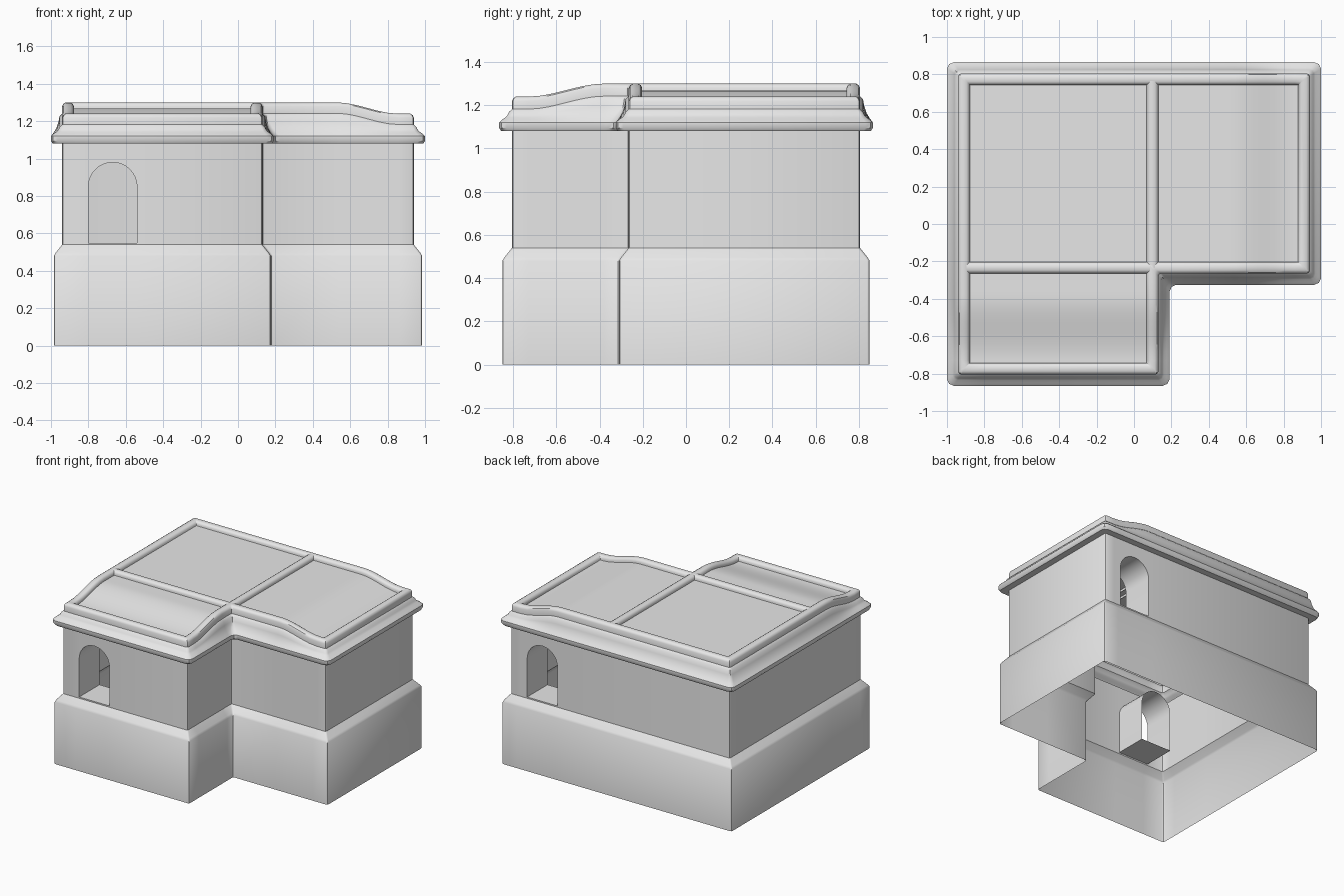
import bpy, bmesh, math

if "Cube" in bpy.data.objects:
    bpy.data.objects.remove(bpy.data.objects["Cube"])

stone = bpy.data.materials.new("pale_grey_stone")
stone.diffuse_color = (0.8, 0.8, 0.8, 1)
stone.use_nodes = True
stone.node_tree.nodes["Principled BSDF"].inputs["Base Color"].default_value = stone.diffuse_color


def finish(name, bm, weld=True):
    if weld:
        bmesh.ops.remove_doubles(bm, verts=bm.verts[:], dist=0.0005)
    me = bpy.data.meshes.new(name)
    bm.to_mesh(me)
    bm.free()
    me.materials.append(stone)
    ob = bpy.data.objects.new(name, me)
    bpy.context.collection.objects.link(ob)
    bpy.ops.object.select_all(action='DESELECT')
    ob.select_set(True)
    bpy.context.view_layer.objects.active = ob
    bpy.ops.object.shade_smooth_by_angle(angle=math.radians(35))
    return ob


def smooth(a, b, t):
    t = min(1, max(0, (t - a) / (b - a)))
    return t * t * (3 - 2 * t)


def drop(x, y):
    # roof edge dips towards the front wing end and the right wing end
    return 0.06 * max(smooth(0.53, 0.86, x), smooth(0.38, 0.73, -y))


# L-shaped plan: corner position and outward direction
CORNERS = [((-.94, -.805), (-1, -1)), ((.13, -.805), (1, -1)), ((.13, -.265), (1, -1)),
           ((.94, -.265), (1, -1)), ((.94, .805), (1, 1)), ((-.94, .805), (-1, 1))]
XS = [.54, .58, .62, .66, .70, .75, .80, .86]
YS = [-.73, -.68, -.64, -.60, -.56, -.52, -.48, -.43, -.38]
STOPS = [[-.80, -.54], YS, XS, [], XS[::-1], YS[::-1]]   # extra points on each side


def outline(d, c):
    """Plan outline pushed out by d with corners rounded by c."""
    ps = [(p[0] + s[0] * d, p[1] + s[1] * d) for p, s in CORNERS]
    out = []
    for i, p in enumerate(ps):
        def unit(a, b):
            l = math.dist(a, b)
            return ((b[0] - a[0]) / l, (b[1] - a[1]) / l)
        u, v = unit(ps[i - 1], p), unit(p, ps[(i + 1) % 6])
        out.append((p[0] - u[0] * c, p[1] - u[1] * c))
        out.append((p[0] + (v[0] - u[0]) * c * .32, p[1] + (v[1] - u[1]) * c * .32))
        out.append((p[0] + v[0] * c, p[1] + v[1] * c))
        for s in STOPS[i]:
            out.append((s, p[1]) if i % 2 == 0 else (p[0], s))
    return out


def sweep(name, profile, skip=None):
    bm = bmesh.new()
    rows = []
    for d, z, c in profile:
        row = []
        for x, y in outline(d, c):
            k = min(1, max(0, (z - 1.13) / .1))
            row.append(bm.verts.new((x, y, z - k * drop(x, y))))
        rows.append(row)
    n = len(rows[0])
    for a, b in zip(rows, rows[1:]):
        for i in range(n):
            j = (i + 1) % n
            if skip and skip(a[i].co, a[j].co):
                continue
            bm.faces.new((a[i], a[j], b[j], b[i]))
    return finish(name, bm)


def in_arch(p, q):
    # wall columns replaced by the arched openings
    x, y = (p.x + q.x) / 2, (p.y + q.y) / 2
    return abs(y) > .79 and .54 < abs(x) < .80 and x * y > 0


sweep("plinth", [(.045, 0, .012), (.045, .48, .012), (.036, .495, .012), (0, .54, .012)])
sweep("walls", [(0, .54, .012), (0, 1.08, .012)], in_arch)
sweep("cornice", [(0, 1.08, .012), (.05, 1.08, .035), (.06, 1.095, .035), (.06, 1.12, .035),
                  (.045, 1.14, .03), (.03, 1.165, .025), (.02, 1.195, .02), (.014, 1.228, .02),
                  (0, 1.242, .015), (0, 1.28, .015), (-.006, 1.293, .012), (-.018, 1.30, .008),
                  (-.045, 1.30, .004), (-.056, 1.293, .002), (-.062, 1.28, .002),
                  (-.062, 1.25, .002)])


# arched openings: wall around the arch, plus a passage running inwards
def arch(name, sgn):
    bm = bmesh.new()
    cx, r, zs, sill = .67 * sgn, .13, .85, .55
    y0, y1 = .805 * sgn, .555 * sgn
    arc = [(cx + r * math.cos(t * math.pi / 16), zs + r * math.sin(t * math.pi / 16))
           for t in range(17)]
    V = lambda x, y, z: bm.verts.new((x, y, z))

    def face(vs):
        bm.faces.new(vs if sgn < 0 else vs[::-1])
    mid = 8
    for part, side in ((arc[:mid + 1], 1), (arc[mid:], -1)):
        pts = [(cx, 1.08), (cx + side * r, 1.08)]
        pts = pts + part if side > 0 else [pts[0]] + part + [pts[1]]
        vs = [V(x, y0, z) for x, z in pts]
        if side > 0:
            vs.reverse()
        else:
            vs.reverse()
        face(vs)
    face([V(cx - r, y0, .54), V(cx + r, y0, .54), V(cx + r, y0, sill), V(cx - r, y0, sill)])
    loop = [(cx + r, sill)] + arc + [(cx - r, sill)]
    a = [V(x, y0, z) for x, z in loop]
    b = [V(x, y1, z) for x, z in loop]
    for i in range(len(loop)):
        j = (i + 1) % len(loop)
        face([a[i], b[i], b[j], a[j]])
    bmesh.ops.recalc_face_normals(bm, faces=[])
    wall = [f for f in bm.faces if abs(f.normal.y) > .9 or f.calc_center_median().y == y0]
    for f in wall:
        f.normal_update()
        if f.normal.y * sgn < 0:
            f.normal_flip()
    return finish(name, bm, weld=False)


arch("front_archway", -1)
arch("back_archway", 1)


# sunken roof panels that follow the dip of the roof edge
def panel(name, x0, x1, y0, y1, n=24):
    bm = bmesh.new()
    g = []
    for i in range(n + 1):
        x = x0 + (x1 - x0) * i / n
        ys = [y0 + (y1 - y0) * j / n for j in range(n + 1)]
        g.append([bm.verts.new((x, y, 1.268 - drop(x, y))) for y in ys])
    for i in range(n):
        for j in range(n):
            bm.faces.new((g[i][j], g[i + 1][j], g[i + 1][j + 1], g[i][j + 1]))
    finish(name, bm)


panel("main_roof_panel", -.88, .07, -.203, .745)
panel("right_roof_panel", .07, .88, -.203, .745)
panel("front_roof_panel", -.88, .07, -.745, -.203)


# rounded bars dividing the roof
def bar(name, centre, lo, hi, along_x):
    bm = bmesh.new()
    prof = [(-.031, 1.25), (-.031, 1.28), (-.025, 1.293), (-.013, 1.30),
            (.013, 1.30), (.025, 1.293), (.031, 1.28), (.031, 1.25)]
    rows = []
    for t in (lo, hi):
        rows.append([bm.verts.new((t, centre + o, z) if along_x else (centre + o, t, z))
                     for o, z in prof])
    for i in range(len(prof) - 1):
        bm.faces.new((rows[0][i], rows[1][i], rows[1][i + 1], rows[0][i + 1]))
    bmesh.ops.recalc_face_normals(bm, faces=bm.faces[:])
    bm.normal_update()
    if sum(f.normal.z for f in bm.faces) < 0:
        bmesh.ops.reverse_faces(bm, faces=bm.faces[:])
    finish(name, bm)


bar("roof_bar_across", -.234, -.90, .10, True)
bar("roof_bar_lengthwise", .099, -.234, .765, False)
